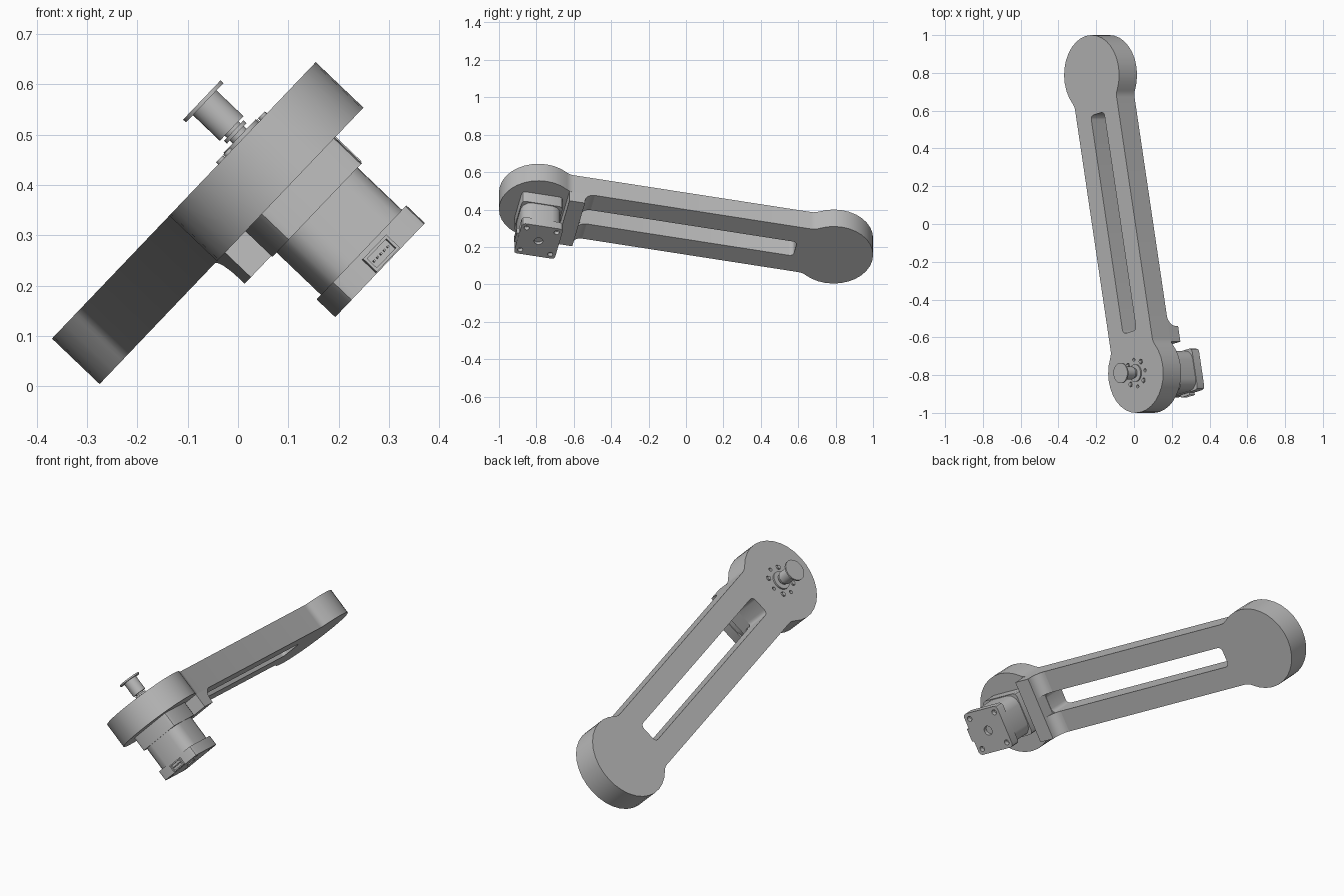
import bpy, bmesh, math
from mathutils import Matrix, Vector

if "Cube" in bpy.data.objects:
    bpy.data.objects.remove(bpy.data.objects["Cube"])

grey = bpy.data.materials.new("plain grey")
grey.use_nodes = True
grey.diffuse_color = (0.5, 0.5, 0.5, 1)
grey.node_tree.nodes["Principled BSDF"].inputs["Base Color"].default_value = (0.5, 0.5, 0.5, 1)

# Local frame: x across the arm, y along it, z out of its upper face;
# the origin is the centre of the motor end on the upper face.
tilt = math.atan2(0.723, 0.69)
yaw = math.atan2(0.338, 1.578)
up = Vector((math.cos(tilt), 0, math.sin(tilt)))
normal = Vector((-math.sin(tilt), 0, math.cos(tilt)))
FRAME = (Matrix.Translation(up * 0.362 + normal * 0.333 + Vector((0, -0.789, 0)))
         @ Matrix.Rotation(-tilt, 4, "Y") @ Matrix.Rotation(yaw, 4, "Z"))

LENGTH, R, HALF, THICK = 1.614, 0.211, 0.163, 0.131
SLOT = 0.052


def finish(obj):
    """Smooth the rounded surfaces, keeping real edges sharp."""
    obj.data.polygons.foreach_set("use_smooth", [True] * len(obj.data.polygons))
    obj.data.set_sharp_from_angle(angle=math.radians(32))


def prism(name, outline, z0, z1, turn=None):
    """Extrude a flat outline from z0 to z1 in the local frame."""
    bm = bmesh.new()
    face = bm.faces.new([bm.verts.new((x, y, z0)) for x, y in outline])
    out = bmesh.ops.extrude_face_region(bm, geom=[face])["geom"]
    bmesh.ops.translate(bm, vec=(0, 0, z1 - z0),
                        verts=[v for v in out if isinstance(v, bmesh.types.BMVert)])
    if turn:
        bmesh.ops.transform(bm, matrix=turn, verts=bm.verts)
    bmesh.ops.recalc_face_normals(bm, faces=bm.faces)
    mesh = bpy.data.meshes.new(name)
    bm.to_mesh(mesh)
    bm.free()
    mesh.materials.append(grey)
    obj = bpy.data.objects.new(name, mesh)
    bpy.context.collection.objects.link(obj)
    obj.matrix_world = FRAME
    finish(obj)
    return obj


def arc(cx, cy, r, start, end, n):
    return [(cx + r * math.cos(start + (end - start) * i / n),
             cy + r * math.sin(start + (end - start) * i / n)) for i in range(n + 1)]


def disc(name, r, z0, z1, x=0, y=0, n=24):
    return prism(name, arc(x, y, r, 0, math.tau, n)[:-1], z0, z1)


def rounded(hx, y0, y1, r, n=4):
    """Rectangle with rounded corners; n=1 gives chamfers."""
    q = math.pi / 2
    corners = [(hx - r, y1 - r), (r - hx, y1 - r), (r - hx, y0 + r), (hx - r, y0 + r)]
    return [p for i, c in enumerate(corners) for p in arc(*c, r, i * q, i * q + q, n)]


def cut(obj, cutters):
    """Subtract the cutters, then remove them."""
    for c in cutters:
        c.hide_render = True
        mod = obj.modifiers.new("cut", "BOOLEAN")
        mod.operation, mod.solver, mod.object = "DIFFERENCE", "EXACT", c
    bpy.context.view_layer.update()
    graph = bpy.context.evaluated_depsgraph_get()
    mesh = bpy.data.meshes.new_from_object(obj.evaluated_get(graph))
    obj.modifiers.clear()
    obj.data = mesh
    for c in cutters:
        bpy.data.objects.remove(c)
    finish(obj)


# Arm: two round ends blended into a straight bar
blend = 0.07
neck = math.sqrt((R + blend) ** 2 - (HALF + blend) ** 2)
ang = math.atan2(neck, HALF + blend)
quarter = arc(0, 0, R, -math.pi / 2, ang, 11)
quarter += arc(HALF + blend, neck, blend, math.pi + ang, math.pi, 4)
right = quarter + [(x, LENGTH - y) for x, y in reversed(quarter)]
left = [(-x, y) for x, y in reversed(right)][1:-1]
arm = prism("arm", right + left, -THICK, 0)

ring = [(0.072 * math.cos(i * math.pi / 4), 0.072 * math.sin(i * math.pi / 4)) for i in range(8)]
cutters = [prism("slot_cutter", rounded(SLOT, 0.222, LENGTH - 0.21, 0.022), -0.3, 0.1)]
cutters += [disc("bolt_hole_cutter", 0.013 if i % 2 else 0.009, -0.03, 0.05, x, y, 12)
            for i, (x, y) in enumerate(ring)]
cut(arm, cutters)

# Stop block behind the motor, with a curved fillet down to each rail
to_side = Matrix(((0, 0, 1, 0), (1, 0, 0, 0), (0, 1, 0, 0), (0, 0, 0, 1)))
low = -0.202
prism("stop_block", [(0.135, -THICK), (0.135, low), (0.22, low), (0.22, -THICK)],
      -HALF, HALF, to_side)
curve = arc(0.275, low + 0.016, 0.055, math.pi, math.pi / 2, 6)
for side, x0, x1 in (("right", -HALF, -SLOT), ("left", SLOT, HALF)):
    prism(side + "_block_fillet", [(0.22, -THICK), (0.22, low)] + curve, x0, x1, to_side)

# Motor: front flange, chamfered body and rear cap
H = 0.112
prism("motor_flange", rounded(H, -H, H, 0.02, 2), -0.205, -THICK)
prism("motor_body", rounded(0.108, -0.108, 0.108, 0.055, 3), -0.33, -0.2)
cap = prism("motor_cap", rounded(H, -H, H, 0.018, 2), -0.378, -0.327)
cut(cap, [disc("cap_hole_cutter", 0.014, -0.4, -0.355, x, y, 12)
          for x in (-0.082, 0.082) for y in (-0.082, 0.082)]
    + [disc("shaft_hole_cutter", 0.024, -0.4, -0.36, 0, 0, 16)])

# Plug socket on the motor side
socket = prism("plug_socket", [(-0.034, -H - 0.014), (0.034, -H - 0.014),
                               (0.034, -H + 0.01), (-0.034, -H + 0.01)], -0.376, -0.338)
cut(socket, [prism("socket_cutter", [(-0.028, -0.2), (0.028, -0.2),
                                     (0.028, -H - 0.003), (-0.028, -H - 0.003)], -0.37, -0.344)])
for i in range(5):
    x = -0.02 + i * 0.01
    prism("socket_pin", [(x - 0.002, -H - 0.011), (x + 0.002, -H - 0.011),
                         (x + 0.002, -H), (x - 0.002, -H)], -0.359, -0.355)

# Output: boss, bolt heads, shaft and flanged spool
disc("output_boss", 0.046, -0.01, 0.008)
for x, y in ring[1::2]:
    disc("bolt_head", 0.01, -0.035, 0.006, x, y, 12)
disc("output_shaft", 0.02, 0, 0.035)
disc("spool_collar", 0.028, 0.016, 0.024)
disc("spool_barrel", 0.034, 0.03, 0.106)
disc("spool_flange", 0.054, 0.104, 0.112)
